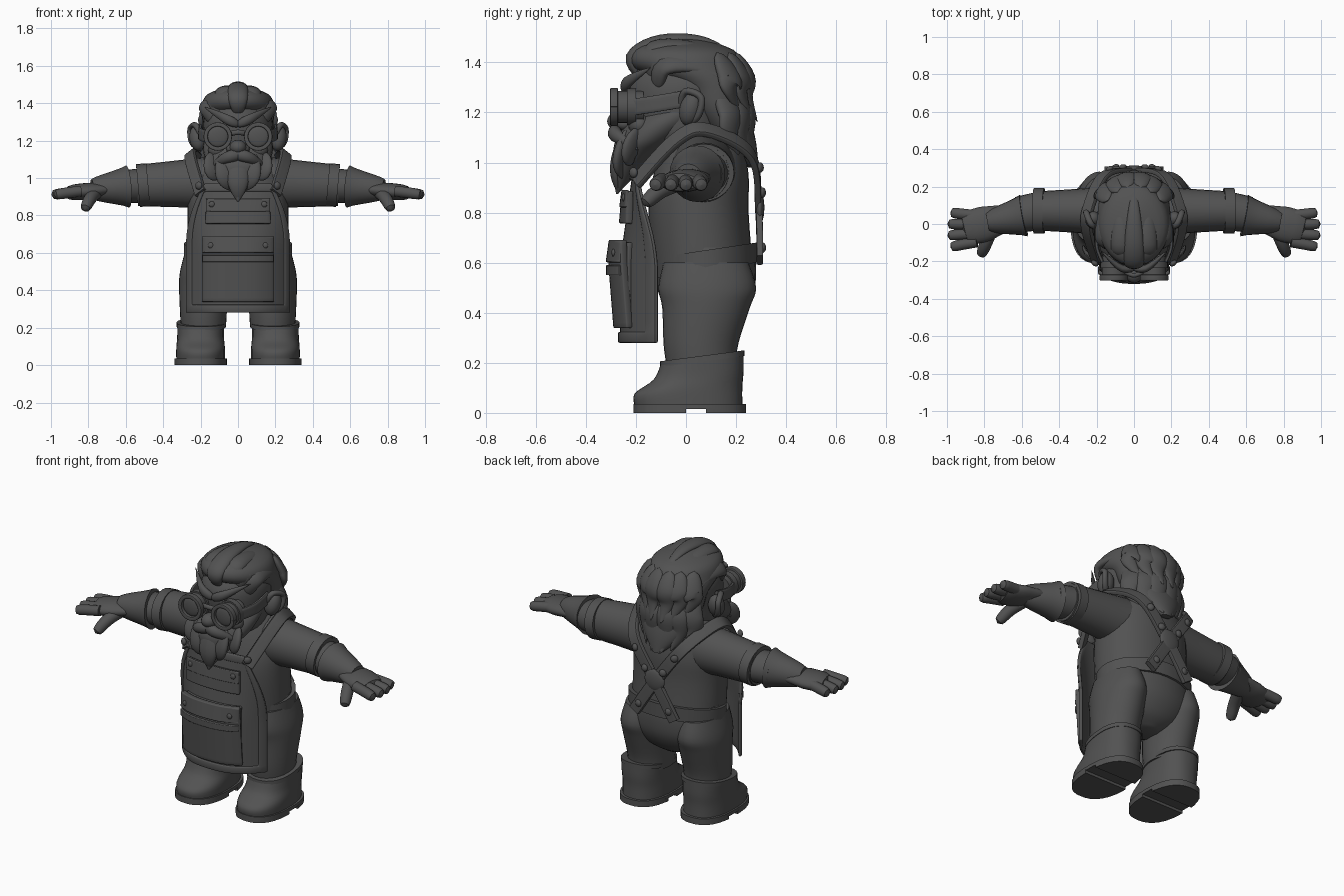
import bpy, bmesh, math
from mathutils import Vector, Matrix

if "Cube" in bpy.data.objects:
    bpy.data.objects.remove(bpy.data.objects["Cube"])

shade = (.085, .085, .085, 1)
grey = bpy.data.materials.new("dark_grey")
grey.use_nodes = True
grey.diffuse_color = shade
grey.node_tree.nodes["Principled BSDF"].inputs["Base Color"].default_value = shade


def add_object(name, verts, faces, mirror=False):
    mesh = bpy.data.meshes.new(name)
    mesh.from_pydata([tuple(v) for v in verts], [], faces)
    mesh.materials.append(grey)
    part = bpy.data.objects.new(name, mesh)
    bpy.context.collection.objects.link(part)
    bpy.ops.object.select_all(action='DESELECT')
    part.select_set(True)
    bpy.context.view_layer.objects.active = part
    bpy.ops.object.shade_smooth_by_angle(angle=math.radians(40))
    if mirror:
        part.modifiers.new("Mirror", 'MIRROR')
    return part


def spline(points, steps):
    """Smooth curve through tuples of any length."""
    padded = [points[0], *points, points[-1]]
    curve = []
    for before, start, end, after in zip(padded, padded[1:], padded[2:], padded[3:]):
        for step in range(steps):
            t = step / steps
            curve.append([b + t * (c - a) / 2 + t * t * (a - 2.5 * b + 2 * c - d / 2)
                          + t ** 3 * (d - a + 3 * (b - c)) / 2
                          for a, b, c, d in zip(before, start, end, after)])
    return curve + [list(points[-1])]


def oval(sides, power):
    for i in range(sides):
        c, s = math.cos(math.tau * i / sides), math.sin(math.tau * i / sides)
        size = (abs(c) ** power + abs(s) ** power) ** (-1 / power)
        yield c * size, s * size


def skin(name, rings, mirror):
    """Quads between rings, capped at both ends, normals outward."""
    sides, last = len(rings[0]), len(rings) - 1
    faces = [tuple(range(sides))[::-1], tuple(last * sides + i for i in range(sides))]
    for row in range(last):
        for i in range(sides):
            a, b = row * sides + i, row * sides + (i + 1) % sides
            faces.append((a, b, b + sides, a + sides))
    part = add_object(name, [v for ring in rings for v in ring], faces, mirror)
    bm = bmesh.new()
    bm.from_mesh(part.data)
    bmesh.ops.recalc_face_normals(bm, faces=bm.faces)
    bm.to_mesh(part.data)
    bm.free()
    return part


def loft(name, rings, x=0, power=2, tilt=0, front=-9, back=9, steps=4, mirror=False):
    """Upright body through rings of (z, y, x radius, y radius); tilt fades out near the ground."""
    return skin(name, [[Vector((x + rx * c, min(max(y + ry * s, front), back), z + tilt * ry * s * min(1, z / .2)))
                        for c, s in oval(32, power)] for z, y, rx, ry in spline(rings, steps)], mirror)


def slab(name, low, high, y, rx, ry, **options):
    return loft(name, [(low, y, rx, ry), (high, y, rx, ry)], steps=1, **options)


# Thickness rules along a swept part
def even(t): return 1
def lock_shape(t): return math.sin(math.pi * t ** .7)
def finger_shape(t): return math.sqrt(1 - t ** 9)
def narrowing(end): return lambda t: 1 + (end - 1) * t


def sweep(name, points, width, height, shape=even, up=(0, 0, 1), centre=None, power=2, steps=5, mirror=True):
    """Tube along points; its height faces up, or away from a centre."""
    path = [Vector(p) for p in spline(points, steps)]
    last, rings = len(path) - 1, []
    for i, p in enumerate(path):
        along = (path[min(i + 1, last)] - path[max(i - 1, 0)]).normalized()
        side = along.cross(p - Vector(centre) if centre else Vector(up)).normalized()
        scale = max(shape(i / last), .03)
        rings.append([p + scale * (side * width * c + side.cross(along) * height * s) for c, s in oval(24, power)])
    return skin(name, rings, mirror)


def blob(name, place, radii, lean=0, turn=0, mirror=True):
    rounds = [math.pi * i / 12 for i in range(13)]
    part = loft(name, [(-math.cos(a), 0, math.sin(a) + .001, math.sin(a) + .001) for a in rounds],
                steps=1, mirror=mirror)
    part.data.transform(Matrix.Translation(place) @ Matrix.Rotation(turn, 4, 'Z')
                        @ Matrix.Rotation(lean, 4, 'X') @ Matrix.Diagonal((*radii, 1)))


def apron_y(x, z):
    rise = max(0, z - .6)
    return -.25 + .14 * rise + (.14 - .27 * rise) * min(1, abs(x) / .27) ** 2.6


def patch(name, low, high, half, lift, thick, lean=0, narrow=0, hem=False):
    """Curved plate lying on the apron surface."""
    rows, cols = 16, 18
    verts, faces = [], []
    for row in range(rows + 1):
        z = low + (high - low) * row / rows
        wide = half - narrow * max(0, z - .65) ** 2
        for col in range(cols + 1):
            x = wide * (2 * col / cols - 1)
            verts.append((x, apron_y(x, z) - lift - lean * (z - low), z))
    for row in range(rows):
        for col in range(cols):
            if not hem or row in (0, rows - 1) or col in (0, cols - 1):
                a = row * (cols + 1) + col
                faces.append((a, a + 1, a + cols + 2, a + cols + 1))
    part = add_object(name, verts, faces)
    solid = part.modifiers.new("Thickness", 'SOLIDIFY')
    solid.thickness, solid.offset = thick, 1
    bevel = part.modifiers.new("Bevel", 'BEVEL')
    bevel.width, bevel.segments = .006, 2


# Torso, trousers and belt
loft("torso", [(.54, .07, .27, .2), (.8, .05, .27, .2), (.95, .06, .26, .19), (1.1, .07, .19, .15),
               (1.15, .06, .1, .1)], power=2.2)
loft("trouser_seat", [(.34, .08, .07, .07), (.39, .08, .2, .14), (.48, .08, .28, .19), (.58, .08, .285, .2),
                      (.66, .08, .27, .19)])
loft("trouser_leg", [(.2, .06, .12, .14), (.28, .06, .125, .15), (.42, .08, .13, .175), (.5, .085, .125, .195),
                     (.6, .08, .1, .17)], x=.185, mirror=True)
slab("belt", .57, .65, .08, .29, .21, tilt=.15)

# Boots
loft("boot", [(.03, .01, .13, .215), (.09, .01, .13, .215), (.15, .05, .125, .18), (.22, .065, .125, .165)],
     x=.2, power=2.4, tilt=.13, mirror=True)
slab("boot_cuff", .205, .228, .065, .13, .168, x=.198, power=2.4, tilt=.13, mirror=True)
slab("boot_sole", .016, .036, .015, .14, .225, x=.2, power=2.5, mirror=True)
slab("sole_front", 0, .02, .015, .14, .225, x=.2, power=2.5, back=0, mirror=True)
slab("heel", 0, .02, .015, .14, .225, x=.2, power=2.5, front=.08, mirror=True)

# Arms, sleeves and gloves
sweep("sleeve", [(.12, .07, .975), (.3, .07, .97), (.54, .07, .96)], .135, .145, narrowing(.75))
sweep("sleeve_cuff", [(.48, .07, .965), (.535, .07, .96)], .122, .115)
sweep("forearm", [(.5, .07, .96), (.62, .05, .955)], .105, .095, narrowing(.9))
sweep("glove_cuff", [(.59, .045, .955), (.78, .01, .94)], .113, .113, narrowing(.48))
sweep("palm", [(.7, .03, .94), (.8, 0, .93), (.92, -.03, .92)], .095, .045, lambda t: min(1, .75 + t / 2) * finger_shape(t))
for i in range(4):
    base, tip, reach = .045 - .047 * i, .062 - .062 * i, 1 - .008 * (i - 1.5) ** 2
    sweep("finger_%d" % i, [(.84, base, .93), (.92, (base + tip) / 2, .92), (reach, tip, .91)], .029, .029, finger_shape)
sweep("thumb", [(.75, 0, .93), (.79, -.1, .89), (.82, -.17, .83)], .036, .036,
      lambda t: narrowing(.85)(t) * finger_shape(t))

# Apron with hem and pockets
patch("apron", .28, .97, .27, 0, .014, narrow=.9)
patch("apron_hem", .28, .97, .27, .008, .014, narrow=.9, hem=True)
patch("large_pocket_base", .34, .68, .17, 0, .03)
patch("large_pocket", .34, .69, .18, .01, .03, lean=.08)
patch("large_pocket_flap", .6, .69, .185, .055, .016)
patch("large_pocket_band", .55, .59, .18, .05, .02)
patch("chest_pocket", .755, .885, .165, .01, .03, lean=.05)
patch("chest_pocket_flap", .82, .89, .17, .036, .012)
for name, x, z, lift in (("flap_button", .145, .64, .07), ("chest_stud", .14, .86, .047)):
    blob(name, (x, apron_y(x, z) - lift, z), (.016, .009, .016))

# Crossed straps with buttons
middle = (0, .06, .82)
sweep("strap", [(.2, -.2, .92), (.25, -.04, 1.09), (.245, .08, 1.13), (.16, .26, 1.03), (0, .29, .81), (-.13, .295, .61)],
      .034, .013, centre=middle, power=8, steps=8)
blob("strap_crossing_plate", (0, .295, .82), (.065, .018, .065), mirror=False)
for place in ((.21, -.21, .96), (.13, .295, .98), (.1, .305, .66), (.06, .305, .88)):
    blob("strap_button", place, (.021, .014, .021), turn=math.atan2(place[1] - .06, place[0]) - math.pi / 2)

# Head and face
loft("head", [(1.02, 0, .11, .11), (1.1, -.02, .17, .16), (1.2, -.02, .18, .2), (1.33, 0, .18, .22), (1.45, 0, .1, .12)])
blob("nose", (0, -.265, 1.165), (.045, .05, .04), mirror=False)
blob("nostril", (.036, -.245, 1.155), (.026, .033, .025))
blob("cheek", (.1, -.185, 1.15), (.06, .045, .045))
blob("ear", (.215, .02, 1.215), (.045, .045, .07), lean=-.3, turn=-.3)
sweep("ear_rim", [(.2, .01, 1.15), (.245, .05, 1.19), (.255, .06, 1.26), (.23, 0, 1.285), (.2, -.02, 1.24)],
      .014, .016, up=(1, 0, 0))
sweep("eyebrow", [(-.01, -.235, 1.28), (.07, -.235, 1.32), (.18, -.14, 1.38)], .02, .026, lock_shape)

# Beard and moustache
loft("beard", [(.875, -.275, .004, .004), (.94, -.25, .05, .04), (1.03, -.2, .125, .09), (1.09, -.15, .17, .13),
               (1.17, -.07, .187, .15), (1.25, .02, .16, .09)])
for i in range(3):
    x = .065 * i
    y, tip = -.27 + 3.4 * x * x, .875 + .06 * i
    sweep("beard_lock_%d" % i, [(x, y + .03, 1.14), (x, y - .01, .54 + tip / 2), (x * .75, y, tip)],
          .06, .026, lock_shape, up=(-x * 5, -1, 0))
sweep("moustache", [(-.04, -.27, 1.13), (.06, -.28, 1.11), (.16, -.19, 1.05)], .028, .032, lock_shape)

# Goggles
def barrel(name, start, end, radius):
    sweep(name, [(.108, start, 1.222), (.108, end, 1.222)], radius, radius, steps=1)

barrel("goggle_cup", -.17, -.28, .064)
barrel("goggle_collar", -.2, -.235, .073)
circle = [math.tau * i / 32 for i in range(33)]
sweep("goggle_rim", [(.108 + .065 * math.cos(a), -.287, 1.222 + .065 * math.sin(a)) for a in circle],
      .011, .016, up=(0, 1, 0), power=6, steps=1)
blob("goggle_lens", (.108, -.28, 1.222), (.056, .014, .056))
sweep("goggle_bridge", [(-.05, -.255, 1.235), (0, -.275, 1.245), (.05, -.255, 1.235)], .012, .014, mirror=False)
sweep("goggle_strap", [(.16, -.22, 1.22), (.2, -.12, 1.235), (.2, .0, 1.255)], .033, .01, centre=(0, -.04, 1.24), power=6)

# Hair mass with swept-back locks
loft("hair", [(.98, .27, .03, .02), (1.08, .2, .13, .08), (1.2, .135, .18, .12), (1.3, .1, .19, .155),
              (1.38, .01, .195, .22), (1.45, -.01, .16, .2), (1.495, -.03, .03, .08)])
sweep("quiff", [(0, -.18, 1.33), (0, -.215, 1.42), (0, -.1, 1.485), (0, .08, 1.485), (0, .24, 1.4)], .055, .028,
      lock_shape, centre=(0, 0, 1.25), mirror=False)
for i in range(3):
    x, top = .075 + .045 * i, 1.455 - .035 * i
    sweep("crown_lock_%d" % i, [(x * .8, x / 2 - .2, top - .1), (x, x / 2 - .17, top), (x, .05, top),
                                (x, .24 - x / 5, top - .08)], .05, .028, lock_shape, centre=(0, 0, 1.2))
    for row, top, tip in (("upper", 1.44, 1.15), ("lower", 1.3, .97)):
        x = .04 + .06 * i
        y, tip = .25 - 3 * x * x, tip + .3 * x
        sweep("%s_back_lock_%d" % (row, i), [(x * .9, y - .05, top), (x, y, top - .1), (x * 1.1, y, tip + .1),
                                             (x * .8, y + .04, tip)], .06, .03, lock_shape, centre=(0, 0, 1.2))
